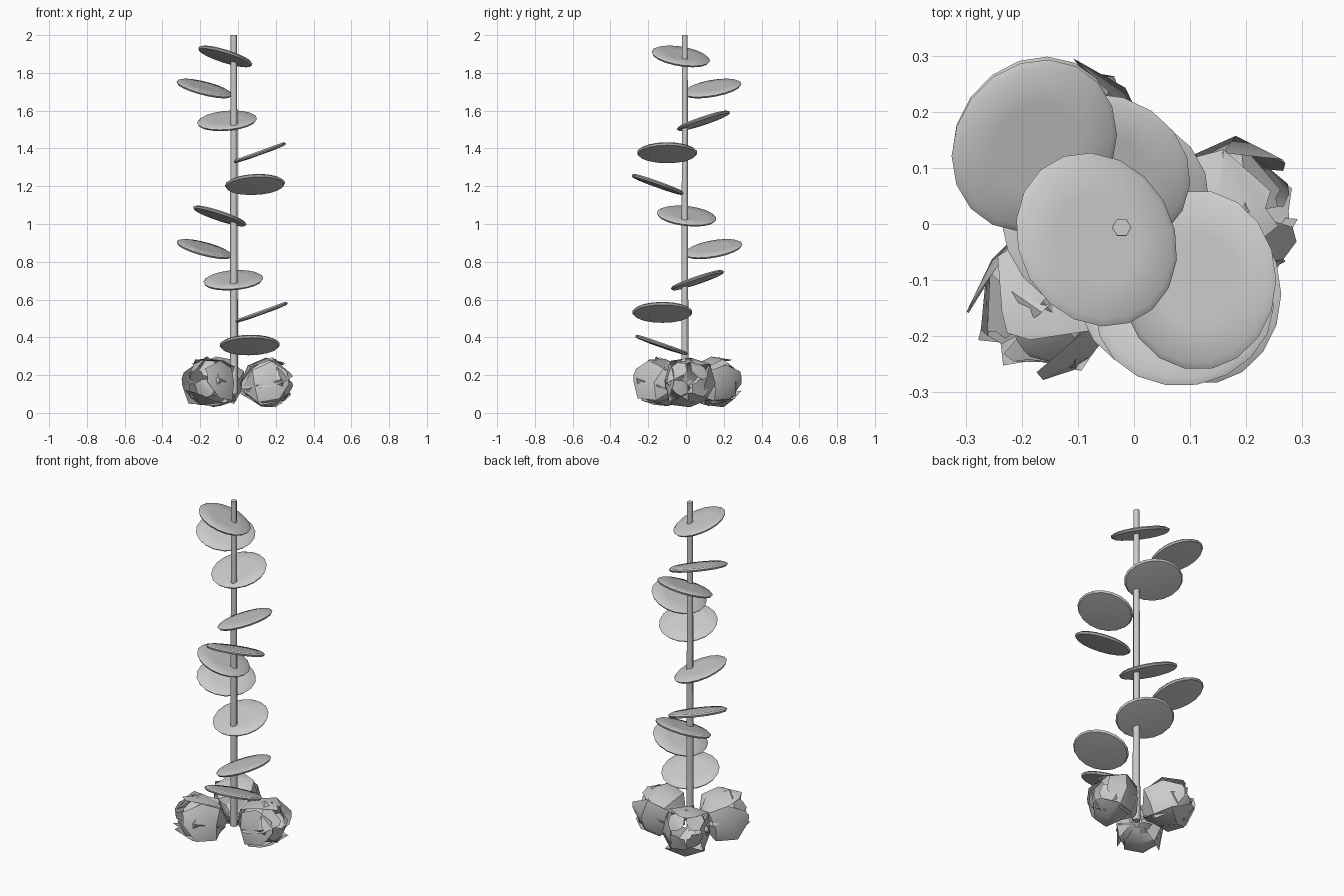
import bpy, bmesh, math, random
from mathutils import Vector, Matrix

if "Cube" in bpy.data.objects:
    bpy.data.objects.remove(bpy.data.objects["Cube"])

random.seed(4)
STEM = Vector((-0.022, -0.006, 0))


def make_object(name, bm, angle):
    mesh = bpy.data.meshes.new(name)
    bm.to_mesh(mesh)
    bm.free()
    ob = bpy.data.objects.new(name, mesh)
    bpy.context.collection.objects.link(ob)
    bpy.ops.object.select_all(action='DESELECT')
    ob.select_set(True)
    bpy.context.view_layer.objects.active = ob
    bpy.ops.object.shade_smooth_by_angle(angle=math.radians(angle))
    return ob


# hexagonal stem
bm = bmesh.new()
bmesh.ops.create_cone(bm, cap_ends=True, segments=6, radius1=0.022, radius2=0.017, depth=1.9,
                      matrix=Matrix.Translation(STEM + Vector((0, 0, 1.05))) @ Matrix.Rotation(math.pi / 6, 4, 'Z'))
make_object("stem", bm, 65)


# thin oval leaf: lathed lens profile, shorter along its slope, tilted by the slope in x and y
def leaf(i, x, y, z, sx, sy):
    bm = bmesh.new()
    n = 18
    rings = []
    for r, h in ((0.08, 0.009), (0.145, 0.009), (0.157, 0.001), (0.150, -0.009), (0.08, -0.013)):
        rings.append([bm.verts.new((0.94 * r * math.cos(k * math.tau / n), 1.02 * r * math.sin(k * math.tau / n), h))
                      for k in range(n)])
    for a, b in zip(rings, rings[1:]):
        for k in range(n):
            bm.faces.new((a[k], b[k], b[(k + 1) % n], a[(k + 1) % n]))
    bm.faces.new(rings[0])
    bm.faces.new(rings[-1][::-1])
    rot = Vector((0, 0, 1)).rotation_difference(Vector((-sx, -sy, 1))).to_matrix().to_4x4()
    bm.transform(Matrix.Translation((x, y, z)) @ rot @ Matrix.Rotation(math.atan2(sy, sx), 4, 'Z'))
    make_object(f"leaf_{i}", bm, 40)


# leaves spiral down the stem: centre and slope
leaves = [
    (-0.067, -0.028, 1.888, -0.33, -0.19), (-0.178, 0.140, 1.718, -0.27, 0.20),
    (-0.058, 0.092, 1.547, 0.10, 0.34), (0.115, -0.100, 1.378, 0.36, 0.0),
    (0.090, -0.150, 1.210, 0.06, -0.36), (-0.096, 0.003, 1.043, -0.34, -0.13),
    (-0.178, 0.145, 0.868, -0.28, 0.20), (-0.025, 0.060, 0.703, 0.09, 0.34),
    (0.124, -0.125, 0.533, 0.36, 0.0), (0.062, -0.130, 0.360, 0.02, -0.35)]
for i, args in enumerate(leaves):
    leaf(i + 1, *args)


# crumpled bud: two overlapping layers of folded, pointed petals curling inward
def bud(name, azimuth, elevation):
    az, el = math.radians(azimuth), math.radians(elevation)
    axis = Vector((math.cos(az) * math.cos(el), math.sin(az) * math.cos(el), math.sin(el)))
    place = (Matrix.Translation(STEM + Vector((0, 0, 0.115)) + axis * 0.05)
             @ axis.to_track_quat('Z', 'Y').to_matrix().to_4x4())
    jit = lambda s: random.uniform(-s, s)
    outer = ((0.0, 0.03, 0.7), (0.06, 0.115, 1.0), (0.16, 0.135, 1.0), (0.25, 0.085, 0.5))
    inner = ((0.0, 0.03, 0.7), (0.07, 0.10, 1.0), (0.19, 0.11, 1.0), (0.255, 0.04, 0.7))
    bm = bmesh.new()
    for count, stations, shift in ((4, outer, 0.0), (4, inner, 0.5)):
        half = math.pi / count
        for p in range(count):
            mid = (p + shift) * math.tau / count + jit(0.15)
            rows = []
            for w, r, spread in stations:
                row = []
                for s in (-1, 0, 1):
                    a = mid + s * half * spread
                    rr = r * (1.0 + 0.08 * abs(s)) + jit(0.012)
                    row.append(bm.verts.new((rr * math.cos(a), rr * math.sin(a), w + jit(0.015))))
                rows.append(row)
            for a, b in zip(rows, rows[1:]):
                for k in range(2):
                    bm.faces.new((a[k], a[k + 1], b[k + 1], b[k]))
    bm.transform(place)
    for v in bm.verts:
        v.co = Vector((max(-0.32, min(0.32, v.co.x)), max(-0.32, min(0.32, v.co.y)), max(0, v.co.z)))
    make_object(name, bm, 40)


bud("bud_right", 5, 13)
bud("bud_back", 120, 16)
bud("bud_front_left", 225, 14)
